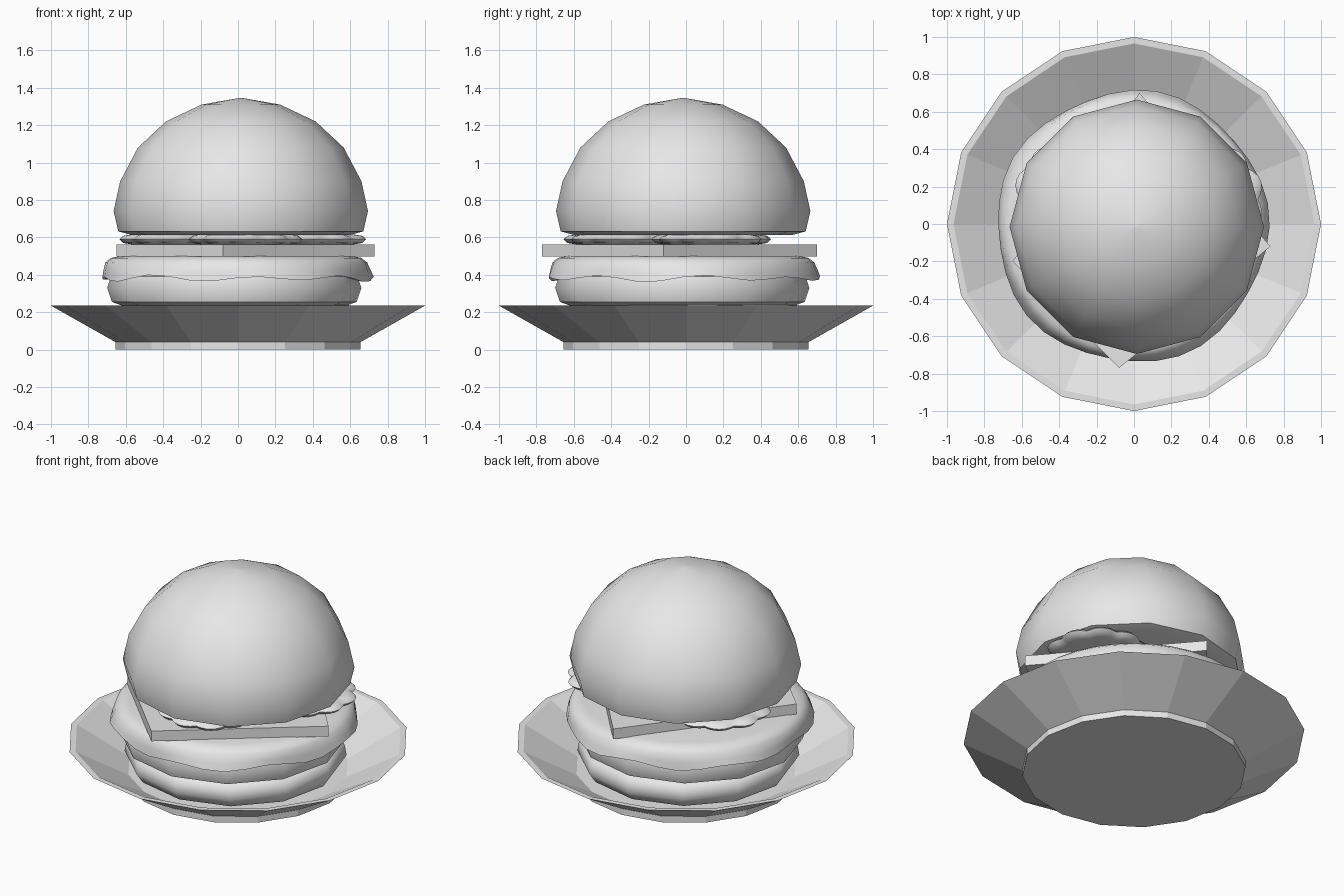
import bpy, bmesh
from math import sin, cos, pi, radians

cube = bpy.data.objects.get("Cube")
if cube:
    bpy.data.objects.remove(cube, do_unlink=True)

# One plain grey for every part
grey = bpy.data.materials.new("plain_grey")
grey.use_nodes = True
grey.diffuse_color = (0.8, 0.8, 0.8, 1)
grey.node_tree.nodes["Principled BSDF"].inputs["Base Color"].default_value = (0.8, 0.8, 0.8, 1)


def finish(name, bm, smooth=None):
    bmesh.ops.recalc_face_normals(bm, faces=bm.faces)
    mesh = bpy.data.meshes.new(name)
    bm.to_mesh(mesh)
    bm.free()
    mesh.materials.append(grey)
    obj = bpy.data.objects.new(name, mesh)
    bpy.context.collection.objects.link(obj)
    if smooth:
        bpy.ops.object.select_all(action="DESELECT")
        obj.select_set(True)
        bpy.context.view_layer.objects.active = obj
        bpy.ops.object.shade_smooth_by_angle(angle=radians(smooth))
    return obj


def lathe(name, profile, sides, center=(0, 0), turn=0, smooth=None, shape=None):
    """Revolve (radius, height) points; shape(r, z, angle) may bend each point."""
    bm = bmesh.new()
    rings = []
    for r, z in profile:
        ring = []
        for i in range(sides):
            a = 2 * pi * i / sides + turn
            rr, zz = shape(r, z, a) if shape else (r, z)
            ring.append(bm.verts.new((center[0] + rr * cos(a), center[1] + rr * sin(a), zz)))
        rings.append(ring)
    for low, high in zip(rings, rings[1:]):
        for i in range(sides):
            j = (i + 1) % sides
            bm.faces.new((low[i], low[j], high[j], high[i]))
    bm.faces.new(rings[0])
    bm.faces.new(rings[-1])
    return finish(name, bm, smooth)


# Faceted plate with a foot and a thin rim
lathe("plate", [(0.655, 0), (0.655, 0.04), (1, 0.235), (0.965, 0.235), (0.65, 0.06)], 16)

# Lower bun and patty
lathe("bottom_bun", [(0.54, 0.06), (0.61, 0.09), (0.65, 0.15), (0.64, 0.21), (0.6, 0.24)],
      12, (-0.01, -0.01), 0.04, 50)
lathe("patty", [(0.6, 0.235), (0.655, 0.255), (0.68, 0.33), (0.66, 0.39), (0.58, 0.42)],
      12, (-0.02, -0.02), 0.03, 50)


# Lettuce: flat on top, with a drooping wavy edge
def droop(r, z, a):
    edge = max(0, (0.47 - z) / 0.09)
    wave = sin(8 * a + 0.6) + 0.4 * sin(5 * a)
    return r + 0.012 * edge * sin(5 * a + 1), z + 0.014 * edge * wave


lathe("lettuce", [(0.58, 0.41), (0.67, 0.39), (0.725, 0.38), (0.715, 0.42), (0.7, 0.465),
                  (0.67, 0.49), (0.62, 0.5)], 36, (-0.01, -0.015), 0, 50, droop)

# Cheese slice with its corners pointing out
bm = bmesh.new()
corners = [(-0.08, -0.77), (0.73, -0.12), (0.03, 0.7), (-0.65, -0.2)]
base = bm.faces.new([bm.verts.new((x, y, 0.497)) for x, y in corners])
top = bmesh.ops.extrude_face_region(bm, geom=[base])["geom"]
bmesh.ops.translate(bm, vec=(0, 0, 0.066),
                    verts=[v for v in top if isinstance(v, bmesh.types.BMVert)])
finish("cheese", bm)


# Three pickle slices with scalloped edges
def scallop(r, z, a):
    return r * (0.9 + 0.1 * abs(sin(5 * a))), z


for i, spot in enumerate([(-0.33, 0.14), (0.38, 0.13), (0.04, -0.34)]):
    lathe(f"pickle_{i + 1}", [(0.25, 0.563), (0.295, 0.57), (0.315, 0.59), (0.295, 0.608), (0.25, 0.615)],
          60, spot, 0, 50, scallop)

# Domed upper bun
lathe("top_bun", [(0.58, 0.612), (0.655, 0.632), (0.68, 0.74), (0.645, 0.9), (0.55, 1.08),
                  (0.4, 1.22), (0.21, 1.31), (0.01, 1.345)], 12, (0.015, -0.015), 0, 50)
